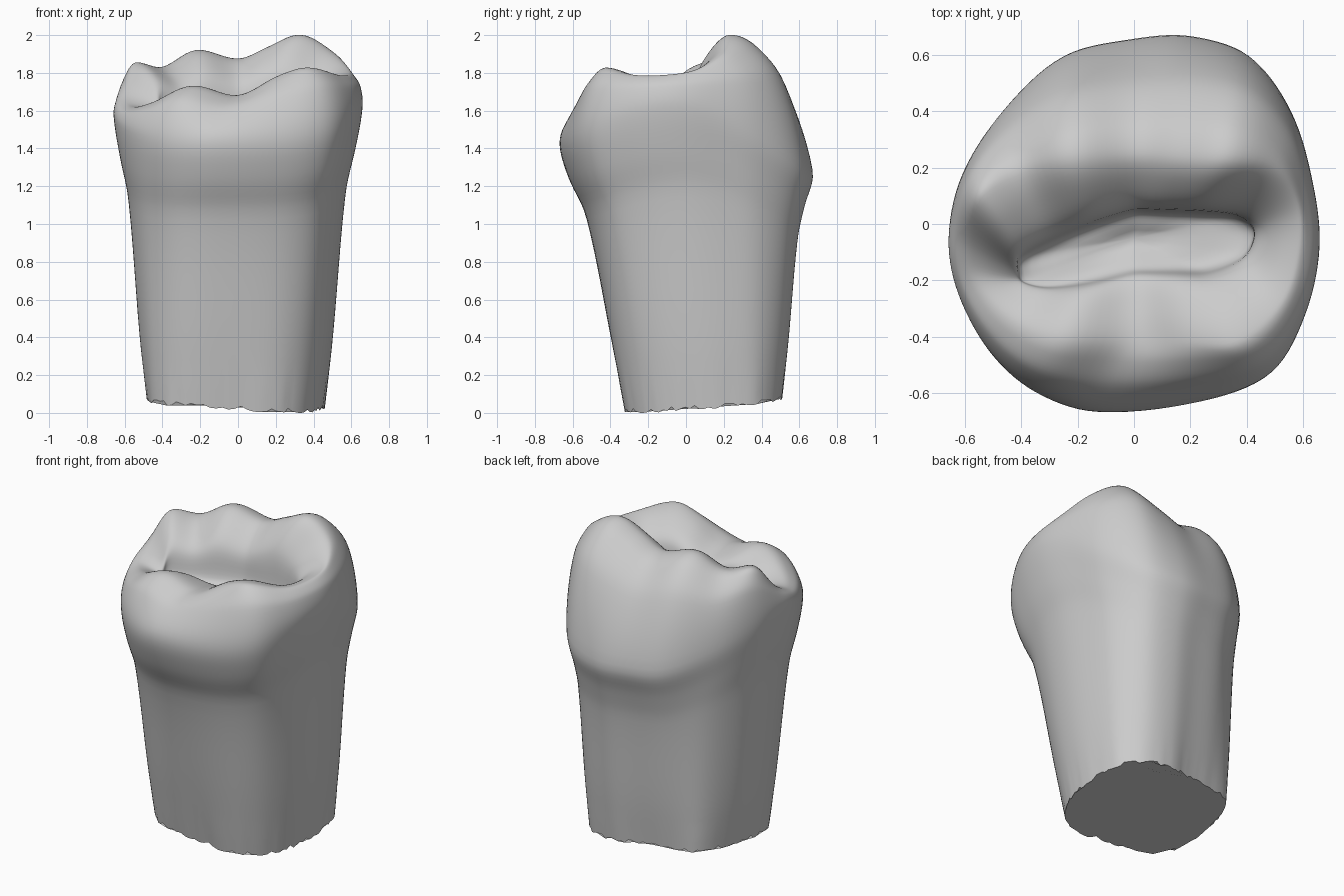
import bpy, bmesh, random
from mathutils import Vector

random.seed(4)
cube = bpy.data.objects.get("Cube")
if cube:
    bpy.data.objects.remove(cube)

AROUND, ALONG = 7, 6   # subdivisions between stations and between rings

# Root outline at the broken end (x, y), counterclockwise from the left side
ROOT = [(.455, .07), (.455, .23), (.42, .38), (.31, .48), (.15, .51), (0, .48),
        (-.19, .45), (-.36, .4), (-.45, .24), (-.48, .05), (-.475, -.1),
        (-.43, -.23), (-.28, -.31), (-.05, -.32), (.18, -.315), (.32, -.24), (.415, -.1)]
# Widest line of the crown
BELLY = [(.66, -.08, 1.62), (.635, .15, 1.58), (.56, .4, 1.45), (.41, .6, 1.32),
         (.2, .67, 1.28), (0, .66, 1.28), (-.25, .6, 1.3), (-.46, .41, 1.4),
         (-.61, .18, 1.52), (-.66, -.05, 1.58), (-.625, -.25, 1.52), (-.51, -.46, 1.47),
         (-.35, -.6, 1.45), (-.13, -.67, 1.45), (.25, -.63, 1.46), (.49, -.53, 1.5),
         (.61, -.32, 1.58)]
# Crest running over the cusps
CREST = [(.58, -.1, 1.79), (.58, .06, 1.82), (.5, .19, 1.91), (.33, .23, 2.005),
         (.16, .24, 1.94), (0, .25, 1.875), (-.22, .23, 1.925), (-.4, .18, 1.83),
         (-.55, .09, 1.855), (-.57, -.08, 1.68), (-.55, -.2, 1.62), (-.43, -.33, 1.65),
         (-.24, -.4, 1.735), (0, -.41, 1.68), (.2, -.42, 1.78), (.36, -.42, 1.83),
         (.52, -.28, 1.79)]
CENTRE = Vector((0, -.05, 1.5))


def spline(a, b, c, d, t):
    """Smooth point between b and c, with slopes weighted by spacing."""
    before, span, after = (b - a).length, (c - b).length, (d - c).length
    start = (c - a) * (span / (before + span))
    end = (d - b) * (span / (span + after))
    return (b + start * t + ((c - b) * 3 - start * 2 - end) * t ** 2
            + ((b - c) * 2 + start + end) * t ** 3)


def smooth_loop(points):
    n = len(points)
    return [spline(*(points[(i + k) % n] for k in (-1, 0, 1, 2)), j / AROUND)
            for i in range(n) for j in range(AROUND)]


def smooth_path(points):
    last = len(points) - 1
    path = [spline(*(points[min(max(i + k, 0), last)] for k in (-1, 0, 1, 2)), j / ALONG)
            for i in range(last) for j in range(ALONG)]
    return path + [points[-1]]


def mix(a, b, across, up):
    """Move from a to b by separate amounts sideways and in height."""
    p = a.lerp(b, across)
    p.z = a.z + (b.z - a.z) * up
    return p


def meridian(root, belly, crest):
    """Line from the broken root end over the cusp to the middle of the basin."""
    base = root.copy()
    base.z = max(0, .05 - .06 * root.x + .08 * root.y + random.uniform(-.013, .013))
    low = root.lerp(belly, .22)
    neck = root.lerp(belly, .55 - .07 * belly.y)
    swell = root.lerp(belly, .8 - .1 * belly.y)
    low.z, neck.z, swell.z = .4, belly.z * .72, belly.z * .86
    side = belly.x ** 2
    shoulder = mix(belly, crest, .34 - .4 * side, .66)
    brow = mix(belly, crest, .7 - .2 * side, .93)
    floor = Vector((crest.x * .7, CENTRE.y + (crest.y - CENTRE.y) * .3, 1.56))
    floor.y += min(crest.x, 0) * .2
    lip = mix(crest, floor, .45, .15)
    slope = mix(crest, floor, .88, .48)
    return smooth_path([base, low, neck, swell, belly, shoulder, brow, crest,
                        lip, slope, floor, floor.lerp(CENTRE, .6)])


# Tooth body
loops = [smooth_loop([Vector((*p, 0)[:3]) for p in ring]) for ring in (ROOT, BELLY, CREST)]
bm = bmesh.new()
grid = [[bm.verts.new(p) for p in meridian(*stations)] for stations in zip(*loops)]
middle = bm.verts.new(CENTRE)
for i, line in enumerate(grid):
    after = grid[(i + 1) % len(grid)]
    for j in range(len(line) - 1):
        bm.faces.new((line[j], after[j], after[j + 1], line[j + 1]))
    bm.faces.new((line[-1], after[-1], middle))

# Soften everything but the broken end
soft = [v for line in grid for v in line[3:]]
for _ in range(3):
    bmesh.ops.smooth_vert(bm, verts=soft, factor=.5,
                          use_axis_x=True, use_axis_y=True, use_axis_z=True)

# Broken underside
bm.faces.new([line[0] for line in reversed(grid)])
bmesh.ops.recalc_face_normals(bm, faces=bm.faces)

mesh = bpy.data.meshes.new("molar_tooth")
bm.to_mesh(mesh)
bm.free()
tooth = bpy.data.objects.new("molar_tooth", mesh)
bpy.context.collection.objects.link(tooth)

# Plain grey enamel
enamel = bpy.data.materials.new("light_grey")
enamel.use_nodes = True
colour = (.6, .6, .6, 1)
enamel.diffuse_color = colour
enamel.node_tree.nodes["Principled BSDF"].inputs["Base Color"].default_value = colour
mesh.materials.append(enamel)

bpy.ops.object.select_all(action='DESELECT')
tooth.select_set(True)
bpy.context.view_layer.objects.active = tooth
bpy.ops.object.shade_smooth_by_angle(angle=.8)
